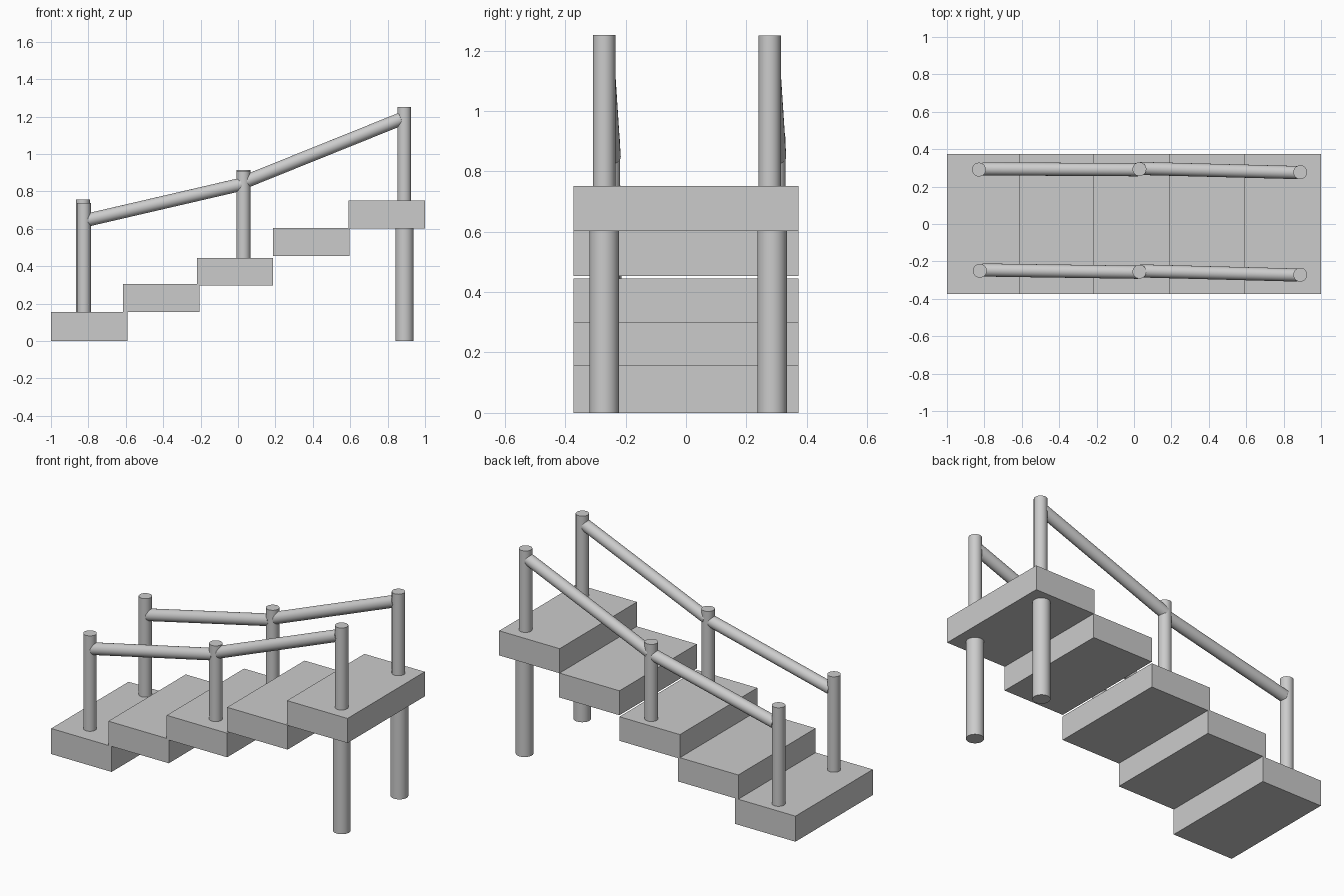
import bpy, math
from mathutils import Vector

if "Cube" in bpy.data.objects:
    bpy.data.objects.remove(bpy.data.objects["Cube"])


def box(name, x0, x1, y0, y1, z0, z1):
    bpy.ops.mesh.primitive_cube_add(size=1, location=((x0 + x1) / 2, (y0 + y1) / 2, (z0 + z1) / 2))
    ob = bpy.context.object
    ob.name = name
    ob.scale = (x1 - x0, y1 - y0, z1 - z0)
    bpy.ops.object.transform_apply(location=False, rotation=False, scale=True)
    return ob


def rod(name, a, b, r):
    a, b = Vector(a), Vector(b)
    d = b - a
    bpy.ops.mesh.primitive_cylinder_add(vertices=32, radius=r, depth=d.length, location=(a + b) / 2,
                                        rotation=d.to_track_quat('Z', 'Y').to_euler())
    ob = bpy.context.object
    ob.name = name
    bpy.ops.object.shade_smooth_by_angle(angle=math.radians(40))
    return ob


# Floating step slabs: left x, bottom z, top z
steps = [(-1.0, 0.0, 0.156), (-0.614, 0.156, 0.304), (-0.22, 0.298, 0.445),
         (0.188, 0.454, 0.603), (0.592, 0.602, 0.752)]
for i, (x, z0, z1) in enumerate(steps):
    box(f"step_{i + 1}", x, x + 0.408, -0.373, 0.373, z0, z1)

# Each side: post (x, y, top z) low to high, then support leg y
sides = {
    "front": ([(-0.824, -0.25, 0.738), (0.029, -0.255, 0.907), (0.889, -0.271, 1.252)], -0.271),
    "back": ([(-0.829, 0.291, 0.757), (0.029, 0.293, 0.915), (0.889, 0.277, 1.249)], 0.285),
}
for side, (posts, leg_y) in sides.items():
    # Posts stand on the first, third and fifth steps
    for (x, y, top), name, base in zip(posts, ("lower", "middle", "upper"),
                                       (0.155, 0.444, 0.751)):
        rod(f"{side}_{name}_post", (x, y, base), (x, y, top), 0.037)

    # Sloping handrails between the posts
    low, mid, high = (p[1] for p in posts)
    rod(f"{side}_lower_rail", (-0.808, low + 0.004, 0.646), (0.02, mid - 0.003, 0.838), 0.035)
    rod(f"{side}_upper_rail", (0.035, mid + 0.004, 0.85), (0.872, high - 0.002, 1.187), 0.035)

    # Thick leg under the top landing
    rod(f"{side}_leg", (0.89, leg_y, 0.0), (0.89, leg_y, 0.603), 0.049)
